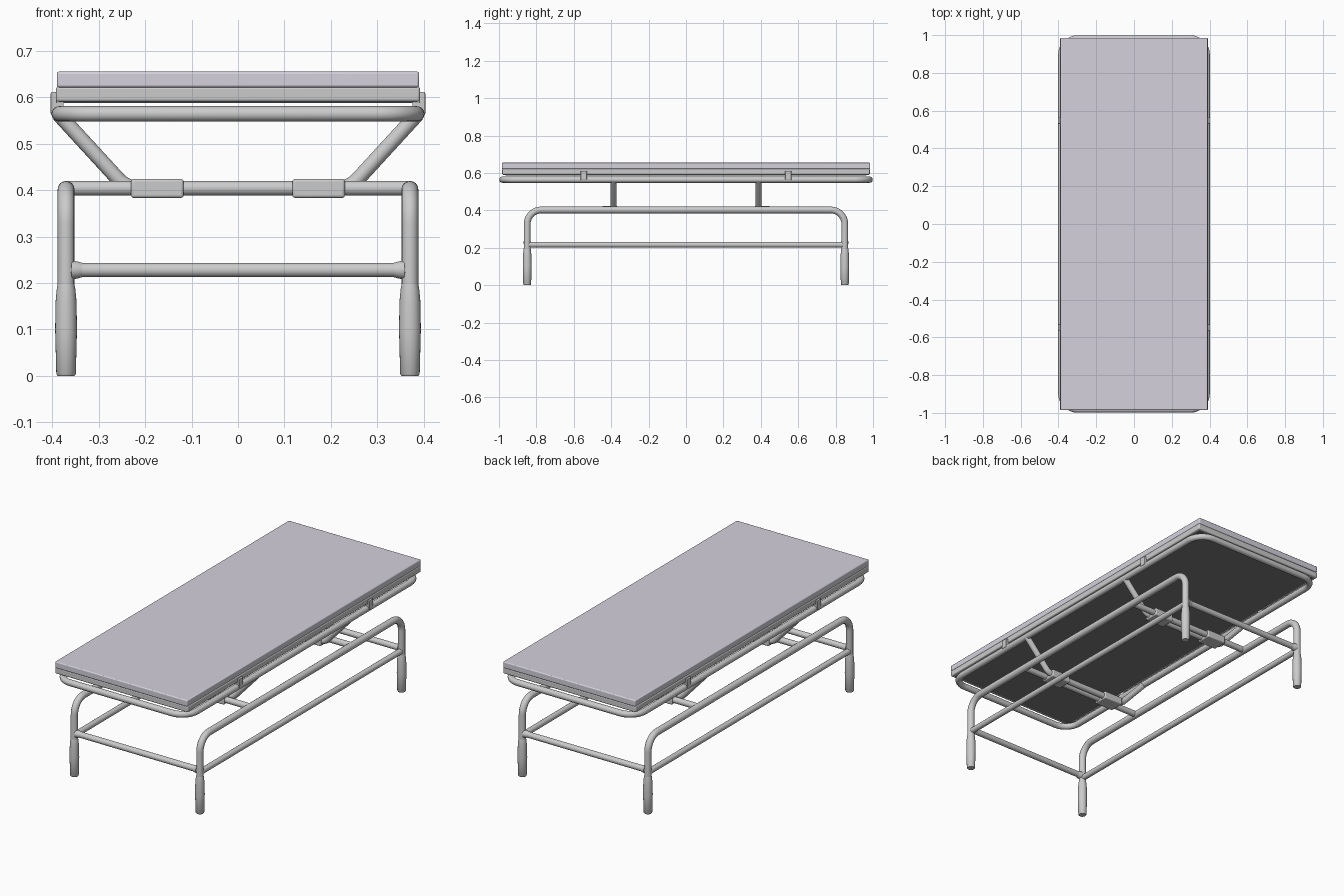
import bpy, math
from mathutils import Vector, Matrix

if "Cube" in bpy.data.objects:
    bpy.data.objects.remove(bpy.data.objects["Cube"])


def fillet(points, r, closed, steps=8):
    """Replace the corners of a path with round bends."""
    pts = [Vector(p) for p in points]
    n, out = len(pts), []
    for i, p in enumerate(pts):
        if not closed and i in (0, n - 1):
            out.append(p)
            continue
        a = (pts[i - 1] - p).normalized()
        b = (pts[(i + 1) % n] - p).normalized()
        half = a.angle(b) / 2
        t = r / math.tan(half)
        c = p + (a + b).normalized() * (r / math.sin(half))
        s, e = p + a * t - c, p + b * t - c
        sweep, axis = s.angle(e), s.cross(e).normalized()
        for k in range(steps + 1):
            out.append(c + Matrix.Rotation(sweep * k / steps, 3, axis) @ s)
    return out


def smooth(ob, angle=40):
    bpy.ops.object.select_all(action='DESELECT')
    ob.select_set(True)
    bpy.context.view_layer.objects.active = ob
    bpy.ops.object.shade_smooth_by_angle(angle=math.radians(angle))


def tube(name, points, radius, bend=0.0, closed=False):
    pts = fillet(points, bend, closed) if bend else [Vector(p) for p in points]
    cu = bpy.data.curves.new(name, 'CURVE')
    cu.dimensions = '3D'
    cu.bevel_depth, cu.bevel_resolution = radius, 6
    cu.use_fill_caps = True
    sp = cu.splines.new('POLY')
    sp.points.add(len(pts) - 1)
    for q, p in zip(sp.points, pts):
        q.co = (*p, 1)
    sp.use_cyclic_u = closed
    ob = bpy.data.objects.new(name, cu)
    bpy.context.collection.objects.link(ob)
    bpy.ops.object.select_all(action='DESELECT')
    ob.select_set(True)
    bpy.context.view_layer.objects.active = ob
    bpy.ops.object.convert(target='MESH')
    smooth(bpy.context.view_layer.objects.active)


def box(name, lo, hi, bevel=0.0, mat=None):
    lo, hi = Vector(lo), Vector(hi)
    bpy.ops.mesh.primitive_cube_add(size=1, location=(lo + hi) / 2)
    ob = bpy.context.object
    ob.name = name
    ob.scale = hi - lo
    bpy.ops.object.transform_apply(location=False, rotation=False, scale=True)
    if bevel:
        m = ob.modifiers.new('bevel', 'BEVEL')
        m.width, m.segments = bevel, 3
    if mat:
        ob.data.materials.append(mat)
    smooth(ob)


def sleeve(name, profile, loc, rot=(0, 0, 0), sides=24):
    """Turned part from (radius, height) pairs, capped at both ends."""
    verts = [(r * math.cos(2 * math.pi * k / sides), r * math.sin(2 * math.pi * k / sides), z)
             for r, z in profile for k in range(sides)]
    n = len(profile)
    faces = [(i * sides + k, i * sides + (k + 1) % sides,
              (i + 1) * sides + (k + 1) % sides, (i + 1) * sides + k)
             for i in range(n - 1) for k in range(sides)]
    faces += [tuple(reversed(range(sides))), tuple(range((n - 1) * sides, n * sides))]
    me = bpy.data.meshes.new(name)
    me.from_pydata(verts, [], faces)
    ob = bpy.data.objects.new(name, me)
    ob.location, ob.rotation_euler = loc, rot
    bpy.context.collection.objects.link(ob)
    smooth(ob)


cloth = bpy.data.materials.new('cushion_cloth')
cloth.diffuse_color = (0.66, 0.64, 0.72, 1)
cloth.use_nodes = True
cloth.node_tree.nodes["Principled BSDF"].inputs["Base Color"].default_value = cloth.diffuse_color
dark = bpy.data.materials.new('underside_dark')
dark.diffuse_color = (0.2, 0.2, 0.2, 1)
dark.use_nodes = True
dark.node_tree.nodes["Principled BSDF"].inputs["Base Color"].default_value = dark.diffuse_color

# Mattress: lower tray, upper cushion, underside panel
box('mattress_base', (-0.392, -0.983, 0.59), (0.392, 0.983, 0.623), 0.006)
box('mattress_cushion', (-0.39, -0.985, 0.621), (0.39, 0.985, 0.655), 0.005, cloth)
box('underside_panel', (-0.375, -0.965, 0.587), (0.375, 0.965, 0.592), 0, dark)

# Upper frame loop
X, Y, Z = 0.385, 0.982, 0.564
tube('bed_frame', [(-X, -Y, Z), (X, -Y, Z), (X, Y, Z), (-X, Y, Z)], 0.0165, 0.085, True)

LX, LY = 0.37, 0.849
flare = [(0.02, 0.012), (0.0185, 0.024), (0.015, 0.036)]
for sx in (-1, 1):
    # Bent side rail forming two legs, and its low stretcher
    x = sx * LX
    tube('side_rail_legs', [(x, -LY, 0.01), (x, -LY, 0.402), (x, LY, 0.402), (x, LY, 0.01)],
         0.018, 0.075)
    tube('side_stretcher', [(x, -LY, 0.216), (x, LY, 0.216)], 0.015)
    for sy in (-1, 1):
        # Foot sleeves
        sleeve('foot_sleeve', [(0.018, 0), (0.021, 0.004), (0.0235, 0.1), (0.0225, 0.16),
                               (0.020, 0.187), (0.0175, 0.2)], (x, sy * LY, 0))
        # Weld collars on the stretchers
        sleeve('end_weld', flare, (x, sy * LY, 0.228), (0, -sx * math.pi / 2, 0))
        # Clamps joining crossbar and support tube
        y0, y1 = sorted((sy * 0.367, sy * 0.448))
        xa, xb = sorted((sx * 0.117, sx * 0.23))
        box('clamp', (xa, y0, 0.383), (xb, y1, 0.424), 0.006)
        # Mattress clips with small foot flange
        y = sy * 0.547
        xa, xb = sorted((sx * 0.390, sx * 0.403))
        box('mattress_clip', (xa, y - 0.017, 0.562), (xb, y + 0.017, 0.611), 0.003)
        xa, xb = sorted((sx * 0.375, sx * 0.395))
        box('clip_flange', (xa, y - 0.017, 0.575), (xb, y + 0.017, 0.589))

for sy in (-1, 1):
    # Low end stretcher, crossbar and angled support under the bed frame
    tube('end_stretcher', [(-LX, sy * LY, 0.228), (LX, sy * LY, 0.228)], 0.0155)
    tube('crossbar', [(-LX, sy * 0.427, 0.404), (LX, sy * 0.427, 0.404)], 0.016)
    y = sy * 0.388
    tube('angled_support', [(-0.385, y, 0.562), (-0.24, y, 0.404),
                            (0.24, y, 0.404), (0.385, y, 0.562)], 0.016, 0.06)
